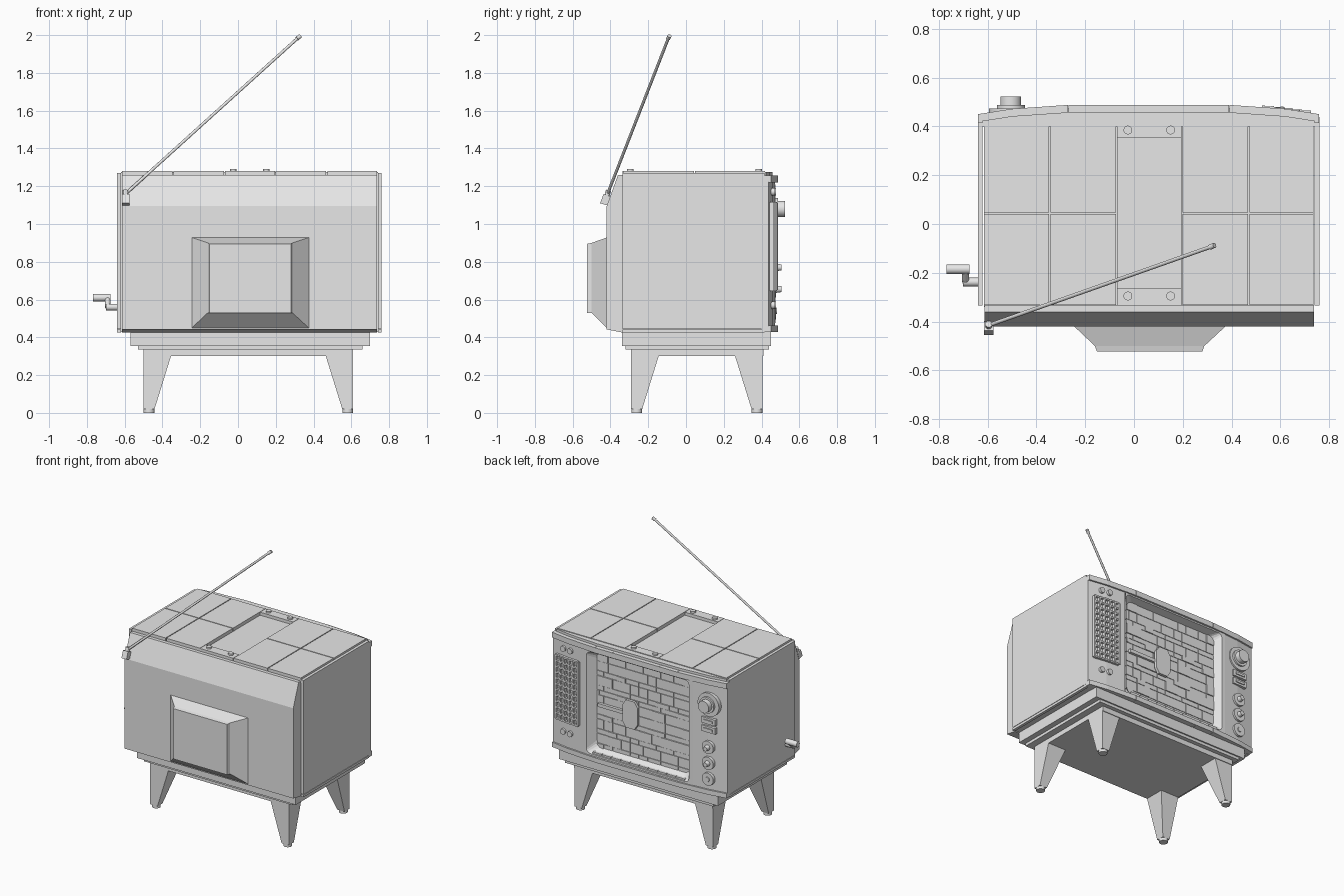
import bpy, bmesh, math, random
from mathutils import Vector

if "Cube" in bpy.data.objects:
    bpy.data.objects.remove(bpy.data.objects["Cube"])

random.seed(4)
grey = bpy.data.materials.new("plain grey")
grey.diffuse_color = (0.8, 0.8, 0.8, 1)
grey.use_nodes = True
grey.node_tree.nodes["Principled BSDF"].inputs["Base Color"].default_value = grey.diffuse_color


def finish(name, bm, smooth=False):
    bmesh.ops.recalc_face_normals(bm, faces=bm.faces)
    me = bpy.data.meshes.new(name)
    bm.to_mesh(me)
    bm.free()
    me.materials.append(grey)
    ob = bpy.data.objects.new(name, me)
    bpy.context.collection.objects.link(ob)
    if smooth:
        bpy.context.view_layer.objects.active = ob
        ob.select_set(True)
        bpy.ops.object.shade_smooth_by_angle(angle=math.radians(35))
        ob.select_set(False)
    return ob


def add_loft(bm, loops, caps=True):
    rings = [[bm.verts.new(p) for p in loop] for loop in loops]
    n = len(rings[0])
    for a, b in zip(rings, rings[1:]):
        for i in range(n):
            j = (i + 1) % n
            bm.faces.new((a[i], a[j], b[j], b[i]))
    if caps:
        bm.faces.new(rings[0])
        bm.faces.new(rings[-1])


def loft(name, loops, caps=True):
    bm = bmesh.new()
    add_loft(bm, loops, caps)
    return finish(name, bm)


def rect_z(x0, x1, y0, y1, z):
    return [(x0, y0, z), (x1, y0, z), (x1, y1, z), (x0, y1, z)]


def rect_y(x0, x1, z0, z1, y):
    return [(x0, y, z0), (x1, y, z0), (x1, y, z1), (x0, y, z1)]


def boxes(name, specs):
    bm = bmesh.new()
    for x0, x1, y0, y1, z0, z1 in specs:
        add_loft(bm, [rect_z(x0, x1, y0, y1, z0), rect_z(x0, x1, y0, y1, z1)])
    return finish(name, bm)


def rod(name, a, b, r, r2=None, n=20):
    a, b = Vector(a), Vector(b)
    d = (b - a).normalized()
    u = d.orthogonal().normalized()
    v = d.cross(u)
    ring = [u * math.cos(t * math.tau / n) + v * math.sin(t * math.tau / n) for t in range(n)]
    bm = bmesh.new()
    add_loft(bm, [[a + p * r for p in ring], [b + p * (r2 or r) for p in ring]])
    return finish(name, bm, True)


# Stepped plinth
boxes("plinth_top", [(-0.57, 0.70, -0.34, 0.45, 0.355, 0.43)])
boxes("plinth_step", [(-0.53, 0.66, -0.32, 0.44, 0.335, 0.355)])
boxes("plinth_apron", [(-0.50, 0.61, -0.29, 0.41, 0.30, 0.335)])

# Tapered corner legs with round feet
for px, sx in ((-0.50, 1), (0.61, -1)):
    for py, sy in ((-0.29, 1), (0.405, -1)):
        loft("leg", [rect_z(px, px + sx * w, py, py + sy * w, z) for w, z in ((0.058, 0.02), (0.145, 0.30))])
        cx, cy = px + sx * 0.029, py + sy * 0.029
        rod("foot", (cx, cy, 0), (cx, cy, 0.021), 0.029)

# Cabinet core and side panels
boxes("cabinet_core", [(-0.615, 0.735, -0.34, 0.405, 0.43, 1.245)])
for a, b in ((-0.64, -0.62), (0.74, 0.76)):
    boxes("side_panel", [(a, b, -0.335, 0.415, 0.445, 1.27), (a, b, -0.335, 0.415, 0.425, 0.442)])

# Lid: tiled plates around a sunken centre strip
xs = [-0.618, -0.345, -0.07, 0.195, 0.47, 0.738]
g = 0.003
plates = []
for i in (0, 1, 3, 4):
    for y0, y1 in ((-0.335, 0.045), (0.045, 0.42)):
        plates.append((xs[i] + g, xs[i + 1] - g, y0 + g, y1 - g, 1.24, 1.28))
plates += [(-0.07, 0.195, -0.335, -0.265, 1.24, 1.28), (-0.07, 0.195, 0.352, 0.417, 1.24, 1.28)]
boxes("lid_plates", plates)
boxes("lid_sunken_strip", [(-0.07, 0.195, -0.265, 0.352, 1.23, 1.258)])
for x in (-0.025, 0.15):
    for y in (-0.295, 0.385):
        rod("lid_stud", (x, y, 1.27), (x, y, 1.292), 0.018)

# Rear cover, bevelled at top and bottom, with the tube housing
prof = [(-0.335, 0.425), (-0.36, 0.43), (-0.42, 0.442), (-0.42, 1.095), (-0.36, 1.26), (-0.335, 1.26)]
loft("rear_cover", [[(x, y, z) for y, z in prof] for x in (-0.613, 0.737)])
loft("tube_housing", [rect_y(-0.25, 0.38, 0.445, 0.93, -0.415), rect_y(-0.16, 0.288, 0.53, 0.90, -0.50),
                      rect_y(-0.152, 0.28, 0.53, 0.895, -0.523)])

# Bowed front: arc profile shared by bezel bars and panels
ARC = [(-0.64, 0.45), (-0.50, 0.472), (-0.27, 0.488), (0.39, 0.488), (0.62, 0.472), (0.76, 0.45)]


def arc_y(x):
    for (x0, y0), (x1, y1) in zip(ARC, ARC[1:]):
        if x <= x1:
            return y0 + (y1 - y0) * (x - x0) / (x1 - x0)
    return ARC[-1][1]


def bowed(name, x0, x1, z0, z1, back=0.0, inner=0.40):
    pts = [(x0, arc_y(x0) - back)] + [(x, y - back) for x, y in ARC if x0 < x < x1] + [(x1, arc_y(x1) - back)]
    pts += [(x1, inner), (x0, inner)]
    return loft(name, [[(x, y, z) for x, y in pts] for z in (z0, z1)])


cuts = [-0.64, -0.27, -0.125, 0.25, 0.39, 0.76]
for a, b in zip(cuts, cuts[1:]):
    bowed("bezel_top_bar", a + 0.001, b - 0.001, 1.22, 1.258)
    bowed("bezel_bottom_bar", a + 0.001, b - 0.001, 0.428, 0.462)
bowed("lid_front_lip", -0.62, 0.74, 1.255, 1.275, 0.03)
bowed("control_panel", -0.64, -0.38, 0.46, 1.222, 0.012)
bowed("speaker_panel", 0.47, 0.76, 0.46, 1.222, 0.012)
# Ledge of small tiles under the screen
for i in range(10):
    x = -0.32 + i * 0.074
    boxes("ledge_tile", [(x + 0.002, x + 0.072, 0.40, 0.47, 0.46, 0.49)])


# Sloped rounded screen surround
def rounded(x0, x1, z0, z1, r, y, n=5):
    out = []
    for cx, cz, s in ((x1 - r, z1 - r, 0), (x0 + r, z1 - r, 1), (x0 + r, z0 + r, 2), (x1 - r, z0 + r, 3)):
        for k in range(n):
            t = (s + k / (n - 1)) * math.pi / 2
            out.append((cx + r * math.cos(t), y, cz + r * math.sin(t)))
    return out


loft("screen_surround", [rounded(-0.382, 0.472, 0.458, 1.222, 0.003, 0.474),
                         rounded(-0.355, 0.465, 0.475, 1.21, 0.03, 0.474),
                         rounded(-0.325, 0.41, 0.515, 1.195, 0.05, 0.412)], caps=False)

# Screen picture made of flat tiles in irregular rows
tiles = []
z = 0.505
while z < 1.195:
    h = random.choice((0.035, 0.07))
    x = -0.335
    while x < 0.415:
        w = random.choice((0.07, 0.105, 0.14))
        y = 0.42 + random.choice((0, 0, 0.004))
        tiles.append((x, min(x + w, 0.42) - 0.003, 0.40, y, z, min(z + h, 1.205) - 0.003))
        x += w
    z += h
boxes("screen_tiles", tiles)

# Eight-sided plate and arm in front of the screen
o = [(-0.06, -0.06), (-0.06, 0.06), (-0.035, 0.10), (0.035, 0.10), (0.06, 0.06), (0.06, -0.06), (0.035, -0.10),
     (-0.035, -0.10)]
loft("screen_figure_plate", [[(0.13 + a, y, 0.83 + b) for a, b in o] for y in (0.435, 0.455)])
boxes("screen_figure_arm", [(0.15, 0.40, 0.42, 0.44, 0.81, 0.835)])

# Speaker grille slats
bars = []
for i in range(6):
    x = 0.53 + i * 0.038
    bars.append((x - 0.006, x + 0.006, 0.43, arc_y(x) + 0.008, 0.65, 1.11))
for i in range(12):
    z = 0.65 + i * 0.0418
    for k in range(5):
        x = 0.53 + k * 0.038
        bars.append((x, x + 0.038, 0.43, arc_y(x + 0.019) + 0.005, z - 0.006, z + 0.006))
boxes("speaker_grille", bars)
for z in (0.57, 1.17):
    for x in (0.60, 0.66):
        rod("speaker_stud", (x, 0.44, z), (x, arc_y(x) + 0.004, z), 0.02)

# Tuning dial, slots and small knobs
rod("dial_plate", (-0.51, 0.44, 1.08), (-0.51, 0.474, 1.08), 0.085, n=28)
rod("dial_base", (-0.505, 0.46, 1.08), (-0.505, 0.487, 1.08), 0.058)
rod("dial_knob", (-0.505, 0.48, 1.08), (-0.505, 0.523, 1.08), 0.043)
for z in (0.96, 0.90):
    boxes("control_slot", [(-0.565, -0.455, 0.44, 0.474, z - 0.022, z + 0.022),
                           (-0.545, -0.475, 0.44, 0.481, z - 0.008, z + 0.008)])
for z, y in ((0.77, 0.505), (0.655, 0.505), (0.54, 0.481)):
    rod("knob_ring", (-0.505, 0.44, z), (-0.505, 0.476, z), 0.046)
    rod("small_knob", (-0.505, 0.46, z), (-0.505, y, z), 0.022, 0.016)

# Side crank
rod("crank_axle", (-0.62, -0.238, 0.56), (-0.70, -0.238, 0.56), 0.018)
rod("crank_arm", (-0.69, -0.238, 0.56), (-0.69, -0.185, 0.61), 0.014)
rod("crank_handle_inner", (-0.675, -0.185, 0.61), (-0.722, -0.185, 0.61), 0.02)
rod("crank_handle_outer", (-0.722, -0.185, 0.61), (-0.768, -0.185, 0.61), 0.02)

# Antenna
clip = [(-0.455, 1.11), (-0.415, 1.098), (-0.398, 1.145), (-0.436, 1.16)]
loft("antenna_clip", [[(x, y, z) for y, z in clip] for x in (-0.615, -0.575)])
rod("antenna_joint", (-0.595, -0.425, 1.13), (-0.595, -0.41, 1.178), 0.014)
rod("antenna_rod", (-0.595, -0.415, 1.16), (0.325, -0.09, 1.992), 0.008, n=12)
rod("antenna_tip", (0.312, -0.095, 1.981), (0.33, -0.087, 1.995), 0.011, n=12)
